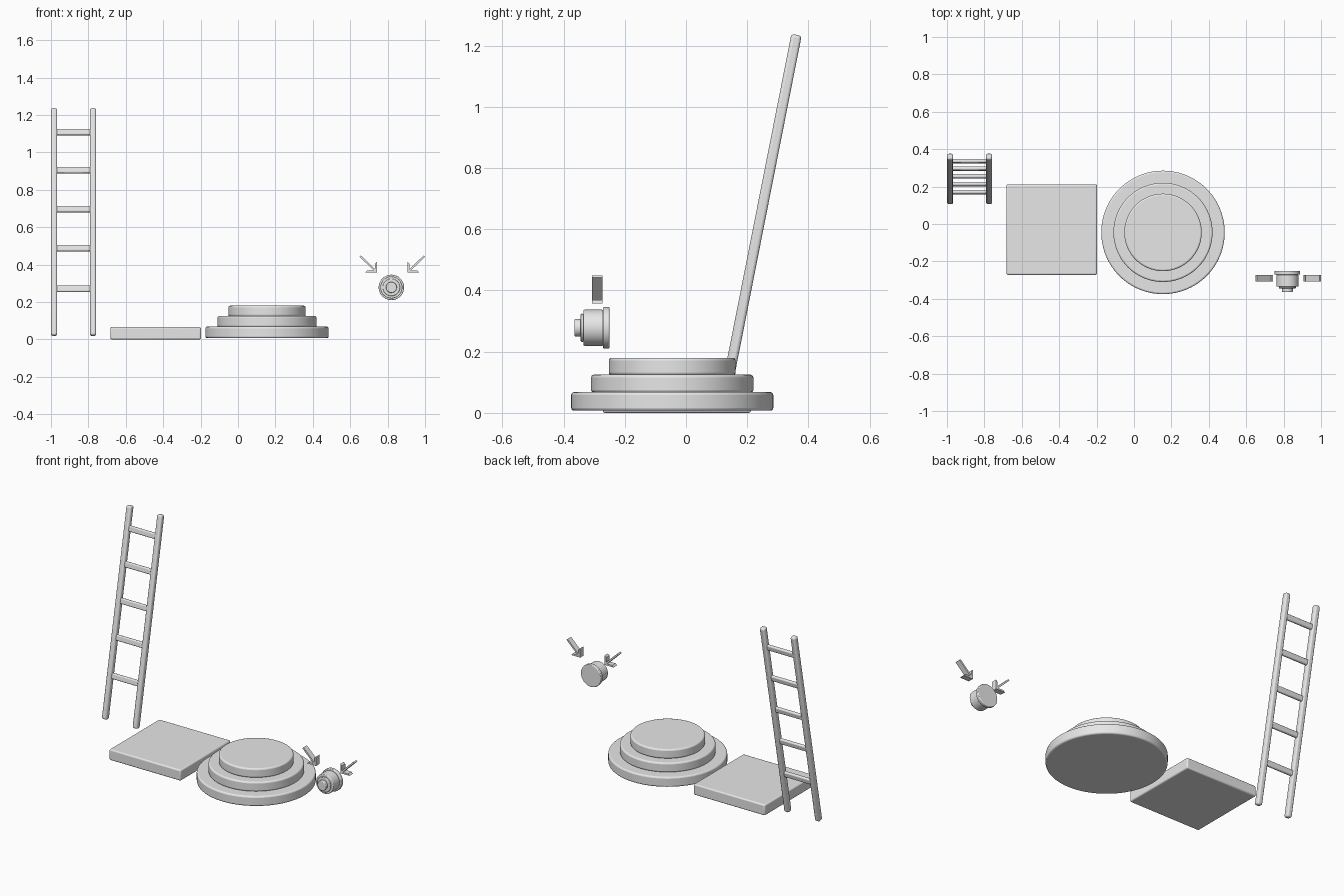
import bpy, bmesh, math
from mathutils import Vector, Matrix

cube = bpy.data.objects.get("Cube")
if cube:
    bpy.data.objects.remove(cube, do_unlink=True)

grey = bpy.data.materials.new("light_grey")
grey.use_nodes = True
grey.diffuse_color = (0.8, 0.8, 0.8, 1)
grey.node_tree.nodes["Principled BSDF"].inputs["Base Color"].default_value = (0.8, 0.8, 0.8, 1)


def finish(name, bm, matrix=None, bevel=0, segments=3):
    """Turn a bmesh into a placed, shaded object with rounded edges."""
    bmesh.ops.recalc_face_normals(bm, faces=bm.faces)
    mesh = bpy.data.meshes.new(name)
    bm.to_mesh(mesh)
    bm.free()
    mesh.materials.append(grey)
    obj = bpy.data.objects.new(name, mesh)
    bpy.context.collection.objects.link(obj)
    obj.matrix_world = matrix or Matrix()
    if bevel:
        mod = obj.modifiers.new("rounded_edges", "BEVEL")
        mod.width, mod.segments = bevel, segments
        mod.limit_method, mod.angle_limit = "ANGLE", math.radians(40)
    bpy.ops.object.select_all(action="DESELECT")
    obj.select_set(True)
    bpy.context.view_layer.objects.active = obj
    bpy.ops.object.shade_smooth_by_angle(angle=math.radians(35))
    return obj


def box(name, size, matrix, bevel):
    bm = bmesh.new()
    bmesh.ops.create_cube(bm, size=1, matrix=Matrix.Diagonal((*size, 1)))
    return finish(name, bm, matrix, bevel)


def disc(name, radius, low, high, matrix, bevel, sides=64):
    bm = bmesh.new()
    bmesh.ops.create_cone(bm, cap_ends=True, segments=sides, radius1=radius, radius2=radius,
                          depth=high - low, matrix=Matrix.Translation((0, 0, (low + high) / 2)))
    return finish(name, bm, matrix, bevel)


# Round stepped platform
centre = Matrix.Translation((0.155, -0.045, 0))
for name, radius, low, high in (("bottom_step", 0.33, 0.007, 0.068),
                                ("middle_step", 0.265, 0.066, 0.125),
                                ("top_step", 0.207, 0.123, 0.18)):
    disc(name, radius, low, high, centre, 0.009, 96)

# Square slab
box("square_slab", (0.484, 0.484, 0.066), Matrix.Translation((-0.44, -0.03, 0.033)), 0.008)

# Leaning ladder
foot, head = Vector((0, 0.121, 0.02)), Vector((0, 0.361, 1.235))
lean = head - foot
tilt = Matrix.Rotation(-math.atan2(lean.y, lean.z), 4, "X")
for side, x in (("right", -0.983), ("left", -0.775)):
    mid = (foot + head) / 2 + Vector((x, 0, 0))
    box(side + "_ladder_rail", (0.033, 0.034, lean.length), Matrix.Translation(mid) @ tilt, 0.01)
for i, z in enumerate((0.27, 0.488, 0.697, 0.905, 1.108)):
    point = foot + lean * (z - foot.z) / lean.z + Vector((-0.879, 0, 0))
    box(f"ladder_rung_{i + 1}", (0.2, 0.02, 0.034), Matrix.Translation(point) @ tilt, 0.007)

# Wall button, turned to face the front
facing = Matrix.Translation((0.82, -0.25, 0.278)) @ Matrix.Rotation(math.pi / 2, 4, "X")
for name, radius, low, high in (("button_flange", 0.068, 0, 0.021),
                                ("button_body", 0.059, 0.02, 0.085),
                                ("button_collar", 0.046, 0.084, 0.094),
                                ("button_tip", 0.029, 0.093, 0.114)):
    disc(name, radius, low, high, facing, 0.004, 48)

# Pair of arrows pointing at the button
outline = ((0.743, 0.358), (0.743, 0.415), (0.733, 0.405), (0.733, 0.376), (0.657, 0.449),
           (0.65, 0.442), (0.726, 0.368), (0.691, 0.368), (0.681, 0.358))
for name, mirrored in (("right_arrow", False), ("left_arrow", True)):
    bm = bmesh.new()
    verts = [bm.verts.new((1.65 - x if mirrored else x, -0.307, z)) for x, z in outline]
    face = bm.faces.new(verts)
    extruded = bmesh.ops.extrude_face_region(bm, geom=[face])["geom"]
    bmesh.ops.translate(bm, vec=(0, 0.034, 0),
                        verts=[v for v in extruded if isinstance(v, bmesh.types.BMVert)])
    finish(name, bm)
